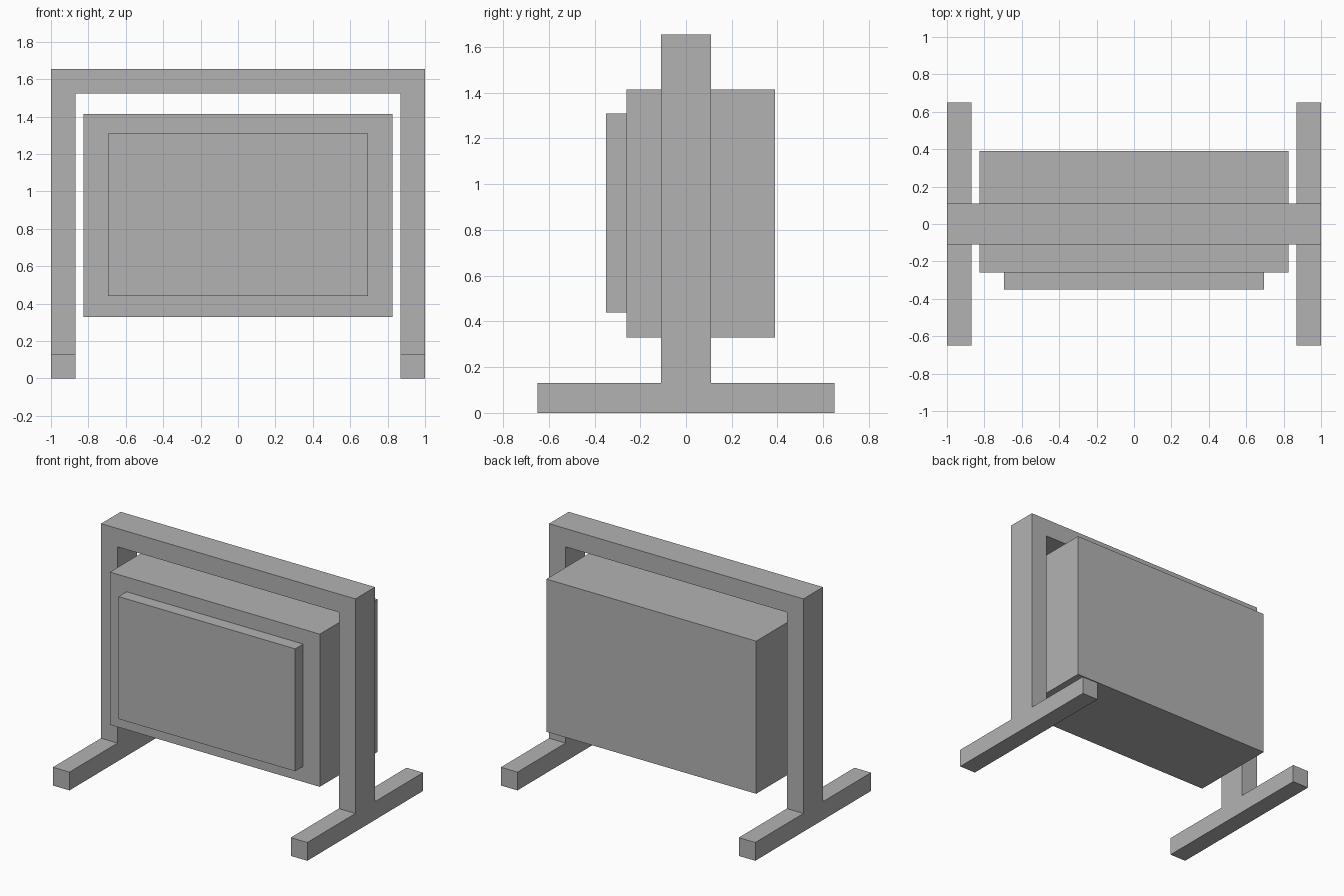
import bpy
import bmesh
from mathutils import Vector

cube = bpy.data.objects.get("Cube")
if cube:
    bpy.data.objects.remove(cube, do_unlink=True)

# Single flat grey
grey = bpy.data.materials.new("plain grey")
grey.use_nodes = True
colour = (0.45, 0.45, 0.45, 1)
grey.diffuse_color = colour
grey.node_tree.nodes["Principled BSDF"].inputs["Base Color"].default_value = colour


def finish(name, bm):
    bmesh.ops.recalc_face_normals(bm, faces=bm.faces)
    mesh = bpy.data.meshes.new(name)
    bm.to_mesh(mesh)
    bm.free()
    mesh.materials.append(grey)
    obj = bpy.data.objects.new(name, mesh)
    bpy.context.collection.objects.link(obj)
    return obj


def box(name, low, high):
    low, high = Vector(low), Vector(high)
    bm = bmesh.new()
    bmesh.ops.create_cube(bm, size=1)
    bmesh.ops.scale(bm, vec=high - low, verts=bm.verts)
    bmesh.ops.translate(bm, vec=(low + high) / 2, verts=bm.verts)
    return finish(name, bm)


BAR = 0.13       # frame bar thickness
DEPTH = 0.11     # half the frame depth
TOP = 1.655
INNER = 1 - BAR

# Upright frame: an upside-down U extruded front to back
bm = bmesh.new()
outline = [(-1, BAR), (-1, TOP), (1, TOP), (1, BAR),
           (INNER, BAR), (INNER, TOP - BAR), (-INNER, TOP - BAR), (-INNER, BAR)]
face = bm.faces.new([bm.verts.new((x, -DEPTH, z)) for x, z in outline])
ext = bmesh.ops.extrude_face_region(bm, geom=[face])
moved = [v for v in ext["geom"] if isinstance(v, bmesh.types.BMVert)]
bmesh.ops.translate(bm, vec=(0, 2 * DEPTH, 0), verts=moved)
finish("frame", bm)

# Feet running front to back under each post
for name, x in (("right_foot", -1), ("left_foot", INNER)):
    box(name, (x, -0.65, 0), (x + BAR, 0.65, BAR))

# Hanging body and its raised front panel
box("body", (-0.825, -0.26, 0.33), (0.825, 0.39, 1.415))
box("front_panel", (-0.695, -0.35, 0.44), (0.695, -0.26, 1.31))
